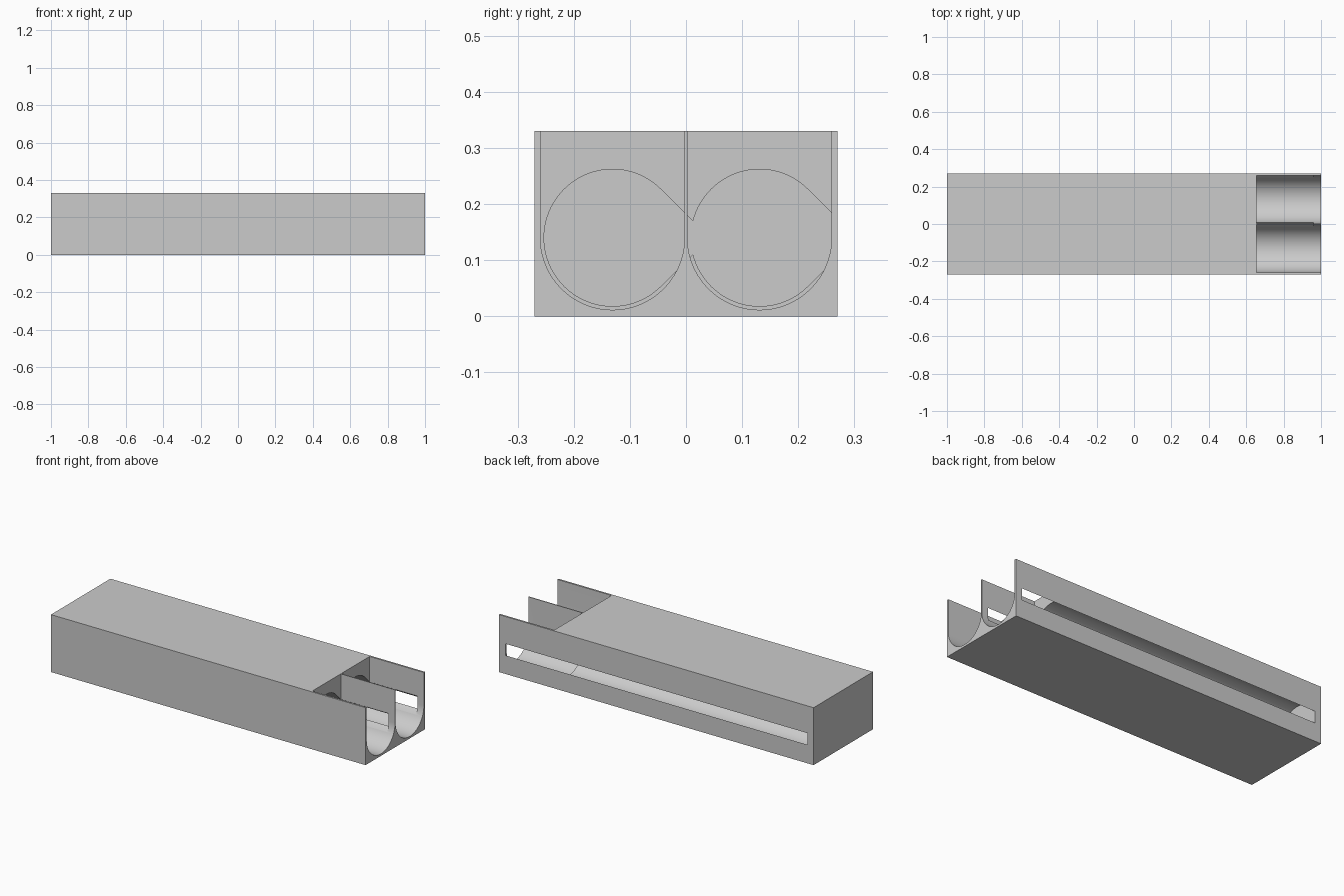
import bpy, bmesh
from math import cos, sin, pi, radians

cube = bpy.data.objects.get("Cube")
if cube:
    bpy.data.objects.remove(cube, do_unlink=True)

LENGTH, WIDTH, HEIGHT = 2.0, 0.54, 0.33
AXIS_Y, AXIS_Z = 0.131, 0.14      # centre lines of the two bores
BORE_R, TROUGH_R = 0.122, 0.1285
BORE_END, TROUGH_START = 0.96, 0.655

grey = bpy.data.materials.new("plain grey")
grey.use_nodes = True
colour = (0.6, 0.6, 0.6, 1)
grey.diffuse_color = colour
grey.node_tree.nodes["Principled BSDF"].inputs["Base Color"].default_value = colour


def extrude_x(name, profile, x0, x1):
    """Solid made by sweeping a (y, z) profile from x0 to x1."""
    bm = bmesh.new()
    face = bm.faces.new([bm.verts.new((x0, y, z)) for y, z in profile])
    swept = bmesh.ops.extrude_face_region(bm, geom=[face])
    verts = [v for v in swept["geom"] if isinstance(v, bmesh.types.BMVert)]
    bmesh.ops.translate(bm, verts=verts, vec=(x1 - x0, 0, 0))
    bmesh.ops.recalc_face_normals(bm, faces=bm.faces)
    mesh = bpy.data.meshes.new(name)
    bm.to_mesh(mesh)
    bm.free()
    mesh.materials.append(grey)
    obj = bpy.data.objects.new(name, mesh)
    bpy.context.collection.objects.link(obj)
    return obj


def arc(cy, radius, start, end, steps):
    angles = [start + (end - start) * i / steps for i in range(steps + 1)]
    return [(cy + radius * cos(a), AXIS_Z + radius * sin(a)) for a in angles]


# Solid block
w = WIDTH / 2
block = extrude_x("battery_case", [(-w, 0), (w, 0), (w, HEIGHT), (-w, HEIGHT)],
                  -LENGTH / 2, LENGTH / 2)

cutters = []
for side, cy in (("front", -AXIS_Y), ("back", AXIS_Y)):
    # Teardrop bore whose point breaks through the wall on +y as a slot
    tip = (cy + BORE_R * 2 ** 0.5, AXIS_Z)
    teardrop = arc(cy, BORE_R, pi / 4, 7 * pi / 4, 60) + [tip]
    cutters.append(extrude_x(side + "_bore_cutter", teardrop, -BORE_END, BORE_END))
    # Round-bottomed trough, open at the top and at the end
    top = HEIGHT + 0.1
    trough = arc(cy, TROUGH_R, pi, 2 * pi, 40)
    trough += [(cy + TROUGH_R, top), (cy - TROUGH_R, top)]
    cutters.append(extrude_x(side + "_trough_cutter", trough, TROUGH_START, 1.1))

# Cut the block and remove the cutters
bpy.ops.object.select_all(action="DESELECT")
block.select_set(True)
bpy.context.view_layer.objects.active = block
for cutter in cutters:
    cutter.hide_render = True
    mod = block.modifiers.new(cutter.name, "BOOLEAN")
    mod.operation = "DIFFERENCE"
    mod.solver = "EXACT"
    mod.object = cutter
    bpy.ops.object.modifier_apply(modifier=mod.name)
    bpy.data.objects.remove(cutter, do_unlink=True)

bpy.ops.object.shade_smooth_by_angle(angle=radians(30))
